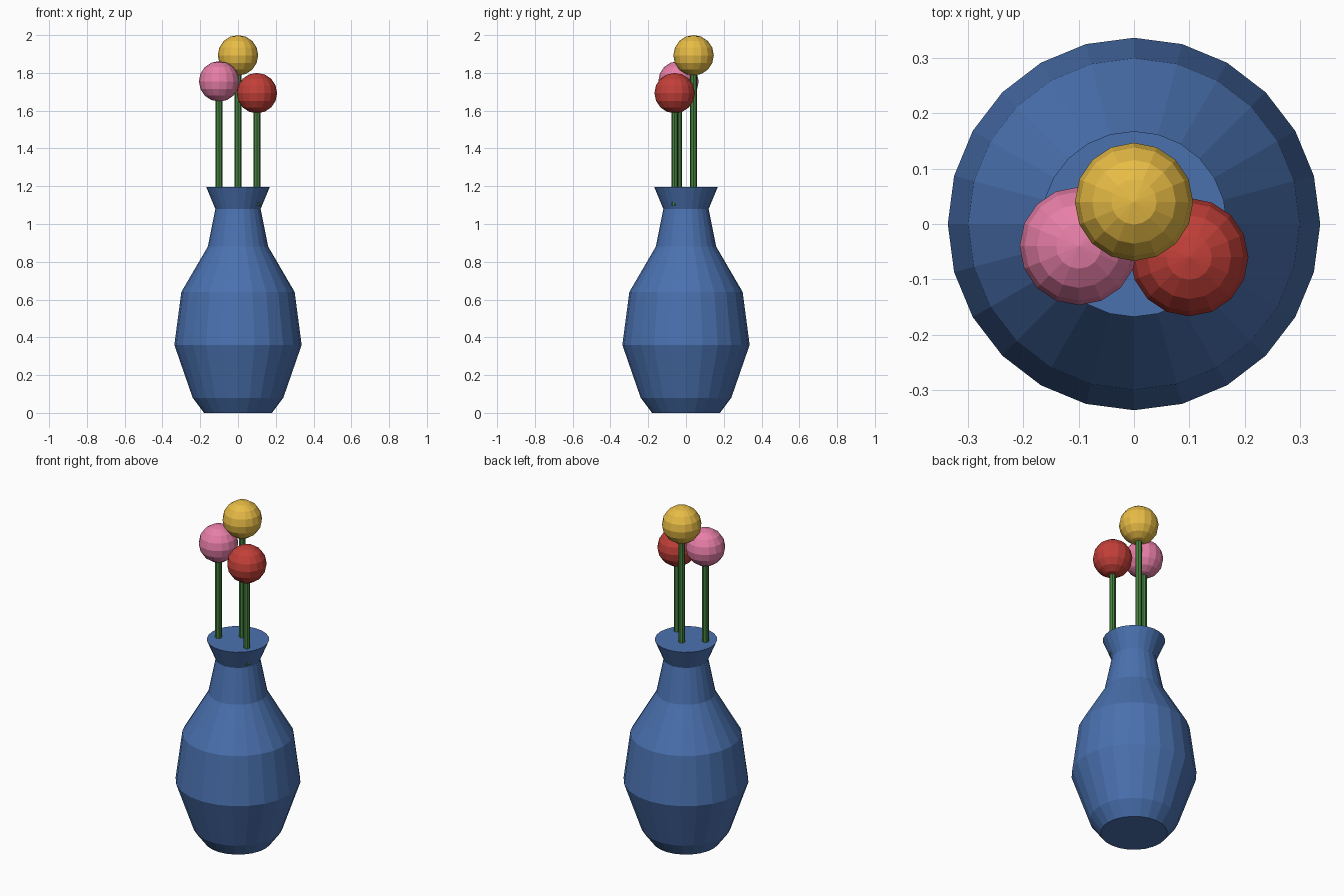
import bpy, bmesh
from math import cos, sin, tau

if "Cube" in bpy.data.objects:
    bpy.data.objects.remove(bpy.data.objects["Cube"])


def material(name, rgb):
    m = bpy.data.materials.new(name)
    m.diffuse_color = (*rgb, 1)
    m.use_nodes = True
    m.node_tree.nodes["Principled BSDF"].inputs["Base Color"].default_value = m.diffuse_color
    return m


def add_object(name, bm, mat):
    bmesh.ops.recalc_face_normals(bm, faces=bm.faces)
    mesh = bpy.data.meshes.new(name)
    bm.to_mesh(mesh)
    bm.free()
    mesh.materials.append(mat)
    ob = bpy.data.objects.new(name, mesh)
    bpy.context.collection.objects.link(ob)
    return ob


def lathe(name, profile, sides, mat, centre=(0, 0)):
    """Revolve (radius, z) points around a vertical axis, closed with flat caps."""
    bm = bmesh.new()
    rings = [[bm.verts.new((centre[0] + r * cos(tau * i / sides),
                            centre[1] + r * sin(tau * i / sides), z))
              for i in range(sides)] for r, z in profile]
    for a, b in zip(rings, rings[1:]):
        for i in range(sides):
            j = (i + 1) % sides
            bm.faces.new((a[i], a[j], b[j], b[i]))
    bm.faces.new(rings[0])
    bm.faces.new(rings[-1])
    return add_object(name, bm, mat)


# Faceted vase with flared lip
lathe("vase", [(0.18, 0), (0.24, 0.08), (0.337, 0.36), (0.30, 0.64),
               (0.16, 0.88), (0.12, 1.08), (0.168, 1.195)],
      24, material("blue_glaze", (0.068, 0.165, 0.43)))

# Three stems with ball blossoms
green = material("stem_green", (0.06, 0.22, 0.05))
flowers = [("pink", (-0.10, -0.04, 1.755), (0.80, 0.21, 0.39)),
           ("yellow", (0.0, 0.04, 1.893), (0.80, 0.50, 0.06)),
           ("red", (0.10, -0.06, 1.693), (0.54, 0.05, 0.04))]
for colour, (x, y, z), rgb in flowers:
    lathe(colour + "_flower_stem", [(0.018, 1.098), (0.018, z)], 8, green, (x, y))
    bm = bmesh.new()
    bmesh.ops.create_uvsphere(bm, u_segments=16, v_segments=8, radius=0.107)
    ball = add_object(colour + "_blossom", bm, material(colour + "_petal", rgb))
    ball.location = (x, y, z)
